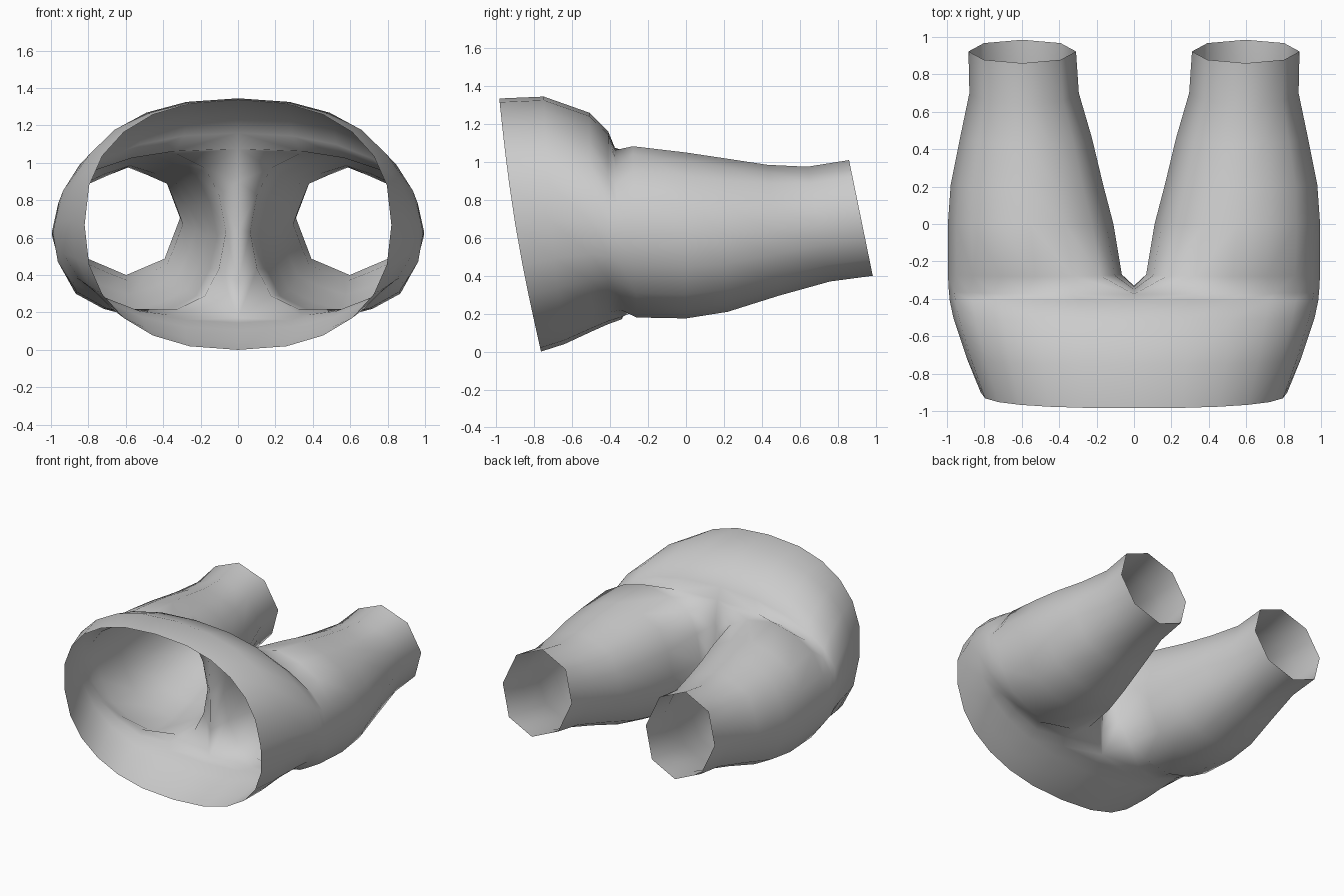
import bpy, bmesh, math

if "Cube" in bpy.data.objects:
    bpy.data.objects.remove(bpy.data.objects["Cube"])

# One half of the trousers is lofted ring by ring, then mirrored on x = 0.


def power_point(angle, n):
    """Unit superellipse point."""
    c, s = math.cos(angle), math.sin(angle)
    return (math.copysign(abs(c) ** (2 / n), c),
            math.copysign(abs(s) ** (2 / n), s))


def torso_ring(y_top, y_bot, w, zb, zt, n, bow=0.0):
    """13 points from top centre, round the outside, to bottom centre."""
    pts = []
    for i in range(13):
        u, v = power_point(math.radians(90 - 15 * i), n)
        t = (1 - v) / 2
        y = y_top + (y_bot - y_top) * t - bow * math.sin(math.pi * t)
        x = 0 if i in (0, 12) else w * u
        pts.append((x, y, (zt + zb) / 2 + (zt - zb) / 2 * v))
    return pts


def leg_ring(y_top, y_bot, xi, xo, zb, zt, n_in, octagon):
    """16 points, starting at the upper inner corner and going outward."""
    pts = []
    for i in range(16):
        a = math.radians(135 - 22.5 * i)
        u, v = power_point(a, n_in if math.cos(a) < -0.01 else 2.05)
        t = (1 - v) / 2
        pts.append(((xi + xo) / 2 + (xo - xi) / 2 * u,
                    y_top + (y_bot - y_top) * t,
                    (zt + zb) / 2 + (zt - zb) / 2 * v))
    # pull every second point onto its chord, giving an eight-sided hem
    out = list(pts)
    for i in range(1, 16, 2):
        a, b = pts[i - 1], pts[(i + 1) % 16]
        out[i] = tuple(p * (1 - octagon) + (q + r) / 2 * octagon
                       for p, q, r in zip(pts[i], a, b))
    return out


# waist to hip: y top, y bottom, half width, z bottom, z top, roundness, bow
torso = [torso_ring(*r) for r in (
    (-0.985, -0.765, 0.82, 0.00, 1.335, 2.35, 0.025),
    (-0.75, -0.64, 0.895, 0.04, 1.345, 2.3, 0.02),
    (-0.51, -0.50, 0.965, 0.105, 1.26, 2.2),
    (-0.41, -0.41, 0.985, 0.145, 1.16, 2.2),
)]

# crotch ring: outer arc plus the centre seam
crotch = torso_ring(-0.375, -0.34, 0.99, 0.17, 1.075, 2.5)
crotch += [(0, -0.33, 0.36), (0, -0.335, 0.64), (0, -0.35, 0.90)]

# legs: y top, y bottom, inner x, outer x, z bottom, z top, inner roundness, octagon
legs = [leg_ring(*r) for r in (
    (-0.28, -0.26, 0.065, 0.995, 0.18, 1.083, 2.5, 0.3),
    (0.0, 0.0, 0.11, 0.995, 0.175, 1.05, 2.3, 0.4),
    (0.20, 0.22, 0.165, 0.98, 0.21, 1.02, 2.2, 0.5),
    (0.43, 0.49, 0.225, 0.93, 0.295, 0.985, 2.1, 0.7),
    (0.64, 0.76, 0.295, 0.88, 0.37, 0.975, 2.05, 0.9),
    (0.86, 0.985, 0.31, 0.885, 0.40, 1.01, 2.05, 1.0),
)]

bm = bmesh.new()
rings = [[bm.verts.new(p) for p in r] for r in torso + [crotch] + legs]
for a, b in zip(rings, rings[1:]):
    closed = len(a) == 16
    for i in range(16 if closed else 12):
        j = (i + 1) % len(a)
        bm.faces.new((a[i], a[j], b[j], b[i]))
bmesh.ops.recalc_face_normals(bm, faces=bm.faces)
# make sure the normals point outward
outer = max(bm.faces, key=lambda f: f.calc_center_median().x)
if outer.normal.x < 0:
    bmesh.ops.reverse_faces(bm, faces=bm.faces)

mesh = bpy.data.meshes.new("trousers")
bm.to_mesh(mesh)
bm.free()
trousers = bpy.data.objects.new("trousers", mesh)
bpy.context.collection.objects.link(trousers)

mirror = trousers.modifiers.new("mirror", 'MIRROR')
mirror.use_clip = True
mirror.merge_threshold = 0.001

cloth = bpy.data.materials.new("light grey cloth")
cloth.diffuse_color = (0.6, 0.6, 0.6, 1)
cloth.use_nodes = True
cloth.node_tree.nodes["Principled BSDF"].inputs["Base Color"].default_value = cloth.diffuse_color
mesh.materials.append(cloth)
for p in mesh.polygons:
    p.use_smooth = True
